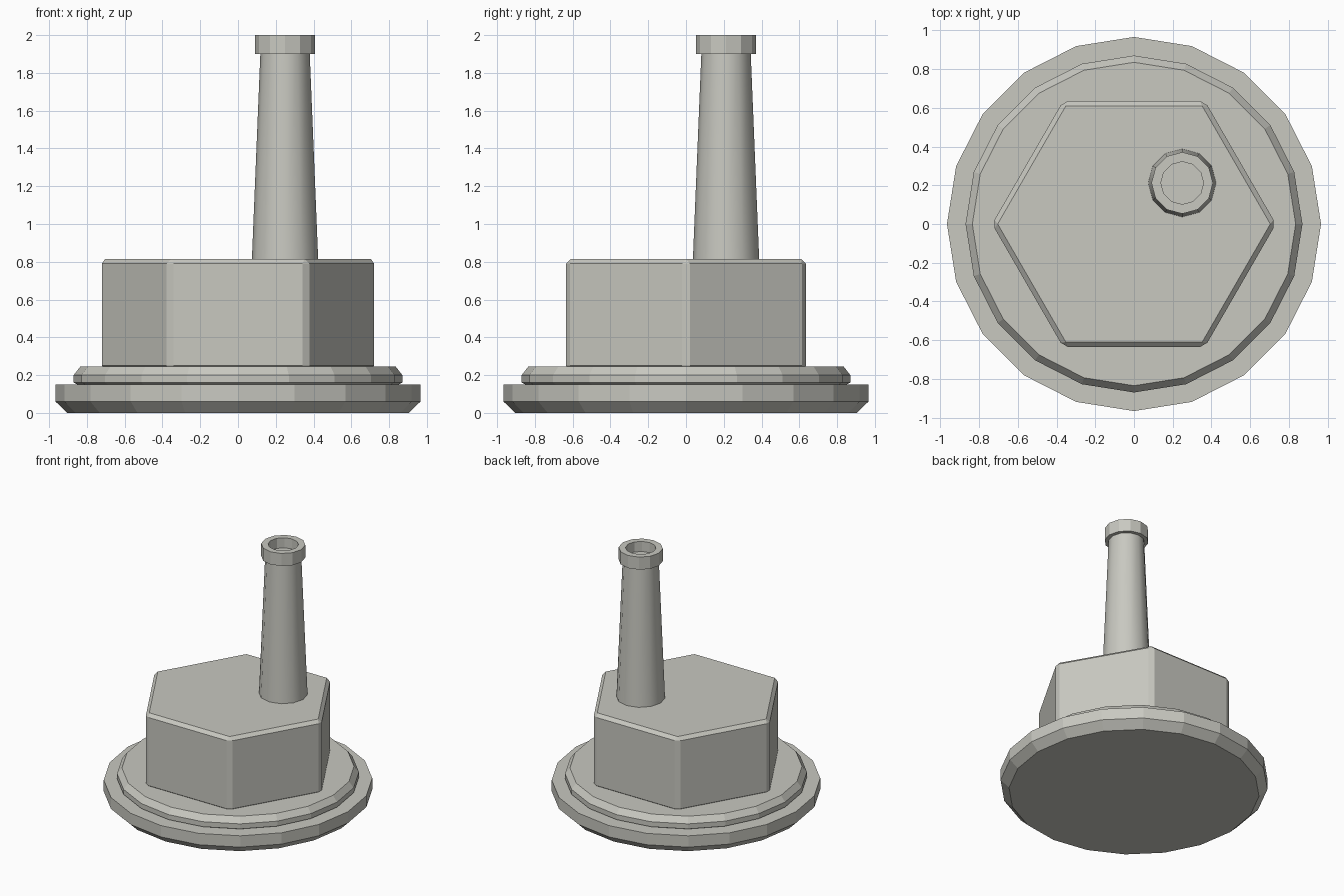
import bpy, bmesh, math

if "Cube" in bpy.data.objects:
    bpy.data.objects.remove(bpy.data.objects["Cube"])

grey = bpy.data.materials.new("warm grey")
grey.diffuse_color = (0.58, 0.58, 0.53, 1)
grey.use_nodes = True
grey.node_tree.nodes["Principled BSDF"].inputs["Base Color"].default_value = grey.diffuse_color


def lathe(name, profile, sides, centre=(0, 0), smooth=False):
    """Turn (radius, z) points around a vertical axis, capping both ends."""
    bm = bmesh.new()
    rings = []
    for r, z in profile:
        rings.append([bm.verts.new((r * math.cos(math.tau * i / sides),
                                    r * math.sin(math.tau * i / sides), z))
                      for i in range(sides)])
    for a, b in zip(rings, rings[1:]):
        for i in range(sides):
            j = (i + 1) % sides
            bm.faces.new((a[i], a[j], b[j], b[i]))
    bm.faces.new(rings[0][::-1])
    bm.faces.new(rings[-1])
    bmesh.ops.recalc_face_normals(bm, faces=bm.faces)
    me = bpy.data.meshes.new(name)
    bm.to_mesh(me)
    bm.free()
    me.materials.append(grey)
    ob = bpy.data.objects.new(name, me)
    ob.location = (*centre, 0)
    bpy.context.collection.objects.link(ob)
    if smooth:
        bpy.ops.object.select_all(action='DESELECT')
        ob.select_set(True)
        bpy.context.view_layer.objects.active = ob
        bpy.ops.object.shade_smooth_by_angle(angle=math.radians(40))
    return ob


# Stepped round base
lathe("base_disc", [(0.905, 0), (0.966, 0.06), (0.966, 0.15)], 20)
lathe("upper_disc", [(0.84, 0.145), (0.87, 0.16), (0.87, 0.2), (0.835, 0.245)], 20)

# Hexagonal body with chamfered edges
body = lathe("hex_body", [(0.733, 0.225), (0.733, 0.815)], 6)
bevel = body.modifiers.new("chamfer", 'BEVEL')
bevel.width = 0.025
bevel.segments = 1

# Tapered chimney standing off-centre, with a hollow rim
spot = (0.249, 0.212)
lathe("chimney", [(0.176, 0.8), (0.13, 1.92)], 12, spot, smooth=True)
lathe("chimney_rim", [(0.12, 1.9), (0.159, 1.9), (0.159, 2.0),
                      (0.11, 2.0), (0.11, 1.92)], 12, spot)
